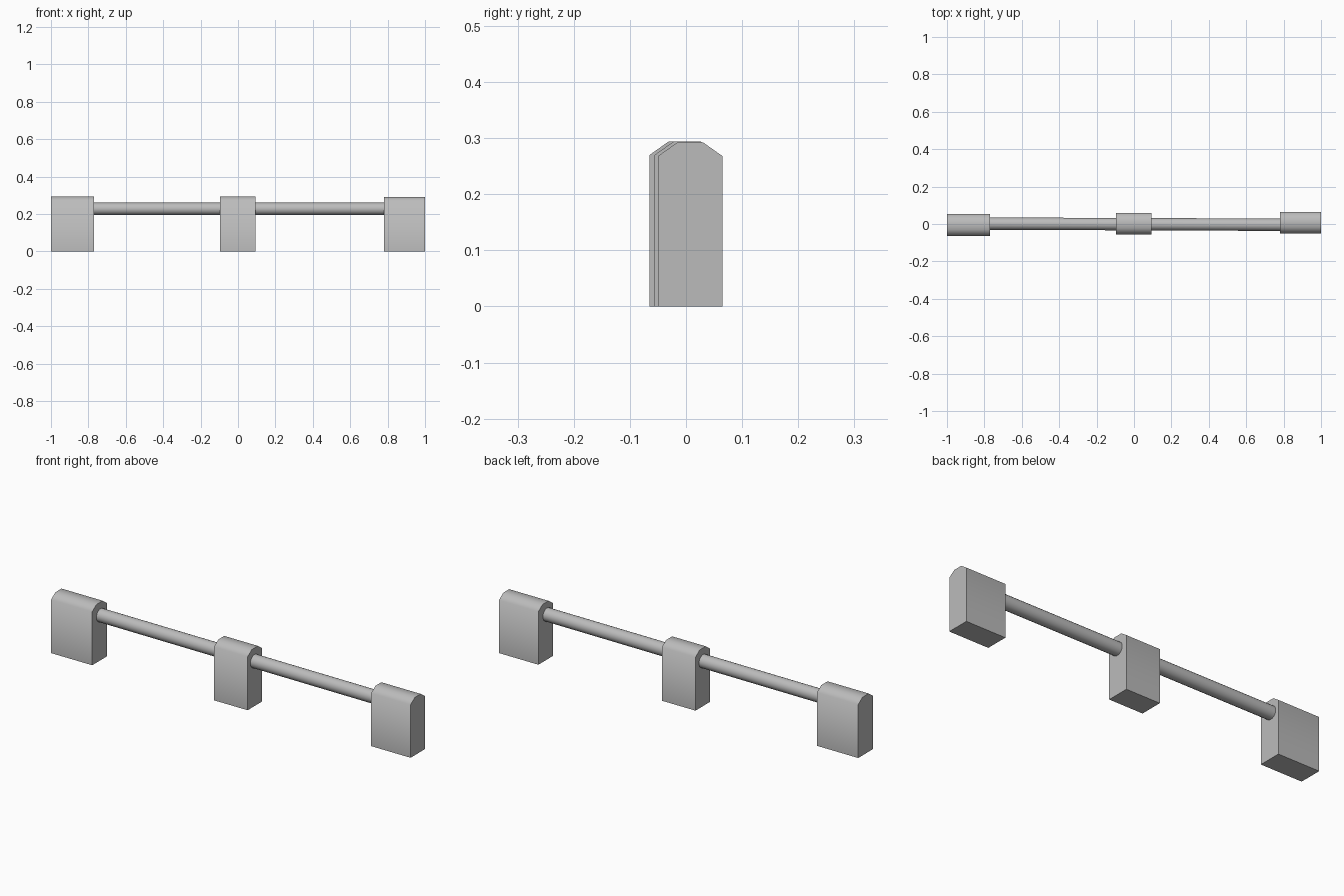
import bpy
import bmesh
import math
from mathutils import Vector

if "Cube" in bpy.data.objects:
    bpy.data.objects.remove(bpy.data.objects["Cube"])

grey = bpy.data.materials.new("light_grey")
grey.use_nodes = True
colour = (0.5, 0.5, 0.5, 1)
grey.diffuse_color = colour
grey.node_tree.nodes["Principled BSDF"].inputs["Base Color"].default_value = colour


def finish(obj, angle):
    obj.data.materials.append(grey)
    bpy.ops.object.select_all(action="DESELECT")
    obj.select_set(True)
    bpy.context.view_layer.objects.active = obj
    bpy.ops.object.shade_smooth_by_angle(angle=math.radians(angle))


def post(name, x0, x1, y0, y1, top):
    """Block with chamfered long top edges, extruded along x."""
    inset, drop = 0.034, 0.024
    profile = [(y0, 0), (y1, 0), (y1, top - drop), (y1 - inset, top),
               (y0 + inset, top), (y0, top - drop)]
    bm = bmesh.new()
    face = bm.faces.new([bm.verts.new((x0, y, z)) for y, z in profile])
    ext = bmesh.ops.extrude_face_region(bm, geom=[face])
    verts = [v for v in ext["geom"] if isinstance(v, bmesh.types.BMVert)]
    bmesh.ops.translate(bm, verts=verts, vec=(x1 - x0, 0, 0))
    bmesh.ops.recalc_face_normals(bm, faces=bm.faces)
    mesh = bpy.data.meshes.new(name)
    bm.to_mesh(mesh)
    bm.free()
    obj = bpy.data.objects.new(name, mesh)
    bpy.context.collection.objects.link(obj)
    finish(obj, 60)


# Three supporting posts
post("right_post", -1.0, -0.77, -0.065, 0.053, 0.294)
post("middle_post", -0.095, 0.093, -0.056, 0.06, 0.294)
post("left_post", 0.78, 1.0, -0.05, 0.065, 0.292)

# Round rail running through the posts
start, end = Vector((-0.8, 0.002, 0.228)), Vector((0.8, -0.004, 0.228))
bpy.ops.mesh.primitive_cylinder_add(vertices=20, radius=0.033,
                                    depth=(end - start).length,
                                    location=(start + end) / 2)
rail = bpy.context.object
rail.name = "rail"
rail.rotation_euler = (end - start).to_track_quat("Z", "Y").to_euler()
finish(rail, 40)
